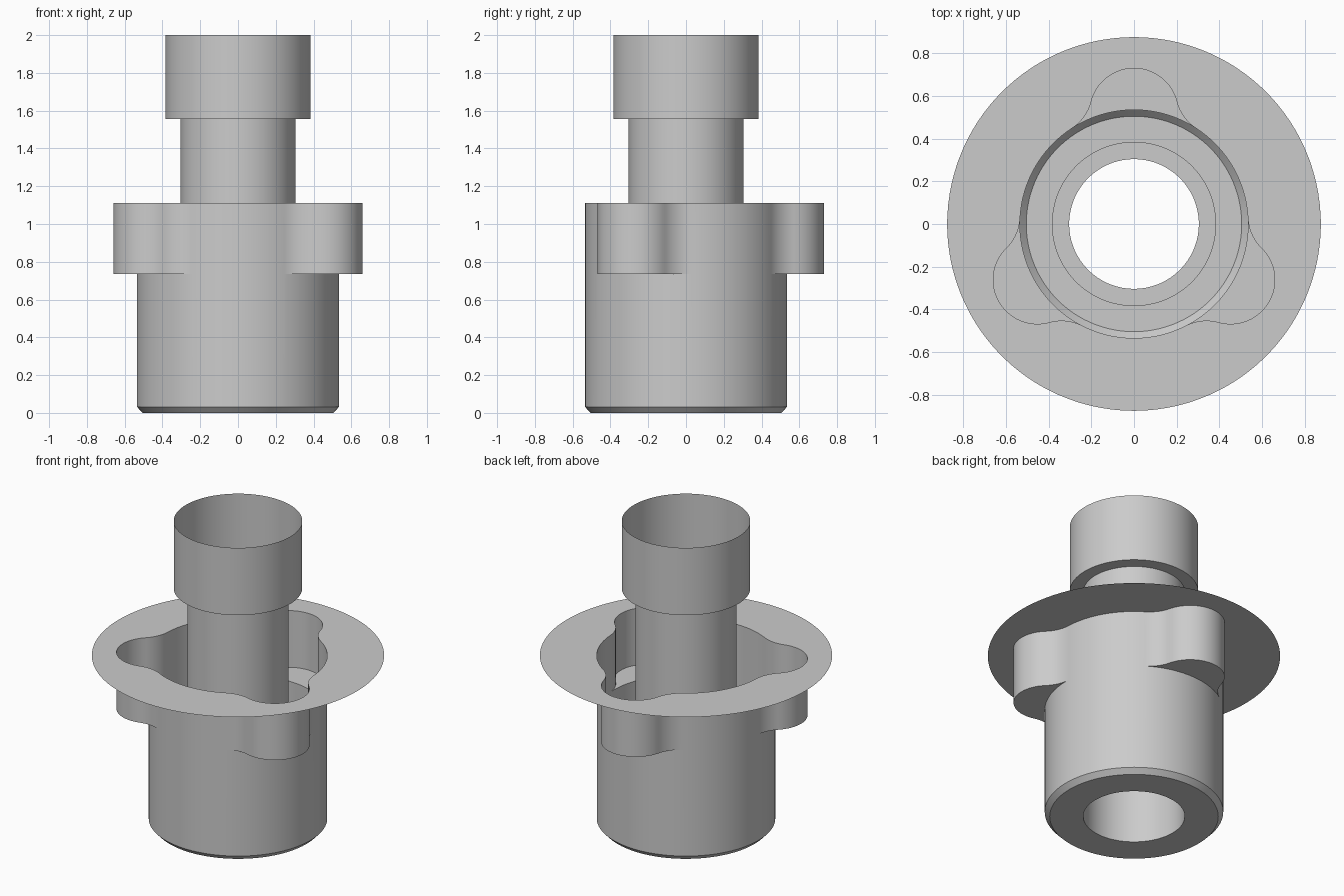
import bpy, bmesh
from math import sin, cos, acos, atan2, pi, radians
from mathutils import Vector

if "Cube" in bpy.data.objects:
    bpy.data.objects.remove(bpy.data.objects["Cube"], do_unlink=True)

# Main dimensions
BODY_R, CHAMFER_R, NECK_R, COLLAR_R, FLANGE_R = 0.535, 0.505, 0.304, 0.385, 0.876
CHAMFER_Z, LOBE_Z, FLANGE_Z, STEP_Z, TOP_Z = 0.032, 0.735, 1.11, 1.555, 2.0
LOBE_DIST, LOBE_R, FILLET_R = 0.523, 0.207, 0.21

grey = bpy.data.materials.new("plain grey")
grey.use_nodes = True
grey.diffuse_color = (0.6, 0.6, 0.6, 1)
grey.node_tree.nodes["Principled BSDF"].inputs["Base Color"].default_value = (0.6, 0.6, 0.6, 1)


def arc(center, radius, start, end, steps):
    """Points on an arc, leaving out the last one."""
    return [center + radius * Vector((cos(a), sin(a)))
            for a in (start + (end - start) * i / steps for i in range(steps))]


def lobed_outline():
    """Circle with three rounded lobes, blended by fillets."""
    a, b, c = BODY_R + FILLET_R, LOBE_DIST, LOBE_R + FILLET_R
    spread = acos((a * a + b * b - c * c) / (2 * a * b))
    origin = Vector((0, 0))
    points = []
    for k in range(3):
        mid = pi / 2 + k * 2 * pi / 3
        lobe = b * Vector((cos(mid), sin(mid)))
        before = a * Vector((cos(mid - spread), sin(mid - spread)))
        d = before - lobe
        tilt = (atan2(d.y, d.x) - mid) % (2 * pi) - 2 * pi
        # concave fillet, lobe, mirrored fillet, plain body arc
        fillet_in = mid - spread + pi
        fillet_end = mid + tilt + pi
        points += arc(before, FILLET_R, fillet_in, fillet_end, 12)
        points += arc(lobe, LOBE_R, mid + tilt, mid - tilt, 32)
        after = a * Vector((cos(mid + spread), sin(mid + spread)))
        points += arc(after, FILLET_R, 2 * mid - fillet_end, 2 * mid - fillet_in, 12)
        points += arc(origin, BODY_R, mid + spread, mid + 2 * pi / 3 - spread, 16)
    return points


outline = lobed_outline()


def circle(radius):
    """Circle whose points line up with the lobed outline."""
    return [p.normalized() * radius for p in outline]


def skin(name, rings):
    """Open surface through (points, height) rings."""
    bm = bmesh.new()
    loops = [[bm.verts.new((p.x, p.y, z)) for p in pts] for pts, z in rings]
    for low, high in zip(loops, loops[1:]):
        for i in range(len(low)):
            j = (i + 1) % len(low)
            bm.faces.new((low[i], low[j], high[j], high[i]))
    # the lobe ledge closes up where it meets the body
    bmesh.ops.remove_doubles(bm, verts=bm.verts, dist=0.00002)
    mesh = bpy.data.meshes.new(name)
    bm.to_mesh(mesh)
    bm.free()
    mesh.materials.append(grey)
    obj = bpy.data.objects.new(name, mesh)
    bpy.context.collection.objects.link(obj)
    bpy.ops.object.select_all(action="DESELECT")
    obj.select_set(True)
    bpy.context.view_layer.objects.active = obj
    bpy.ops.object.shade_smooth_by_angle(angle=radians(30))
    return obj


# Hollow centre tube with the wider open collar on top
skin("center_tube", [(circle(NECK_R), 0), (circle(NECK_R), STEP_Z),
                     (circle(COLLAR_R), STEP_Z), (circle(COLLAR_R), TOP_Z)])

# Outer body: bottom ring, chamfer, wall, lobe ledges and lobed wall
skin("lobed_body", [(circle(NECK_R), 0), (circle(CHAMFER_R), 0),
                    (circle(BODY_R), CHAMFER_Z), (circle(BODY_R), LOBE_Z),
                    (outline, LOBE_Z), (outline, FLANGE_Z)])

# Thin flat flange around the lobed opening
skin("flange", [(circle(FLANGE_R), FLANGE_Z), (outline, FLANGE_Z)])
